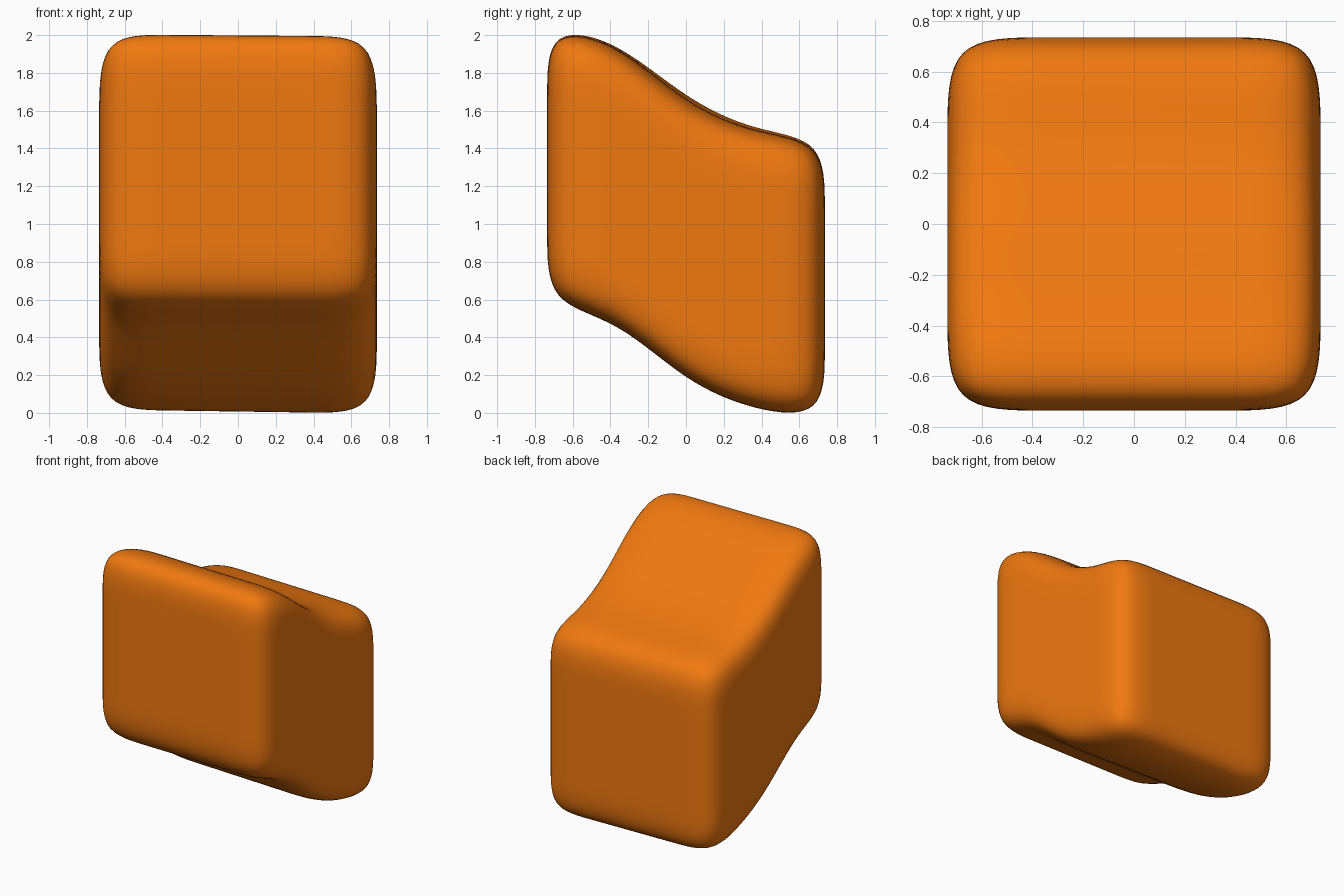
import bpy, bmesh

if "Cube" in bpy.data.objects:
    bpy.data.objects.remove(bpy.data.objects["Cube"])

H = 0.735                                   # half width of the block
ROWS = [-H, -H / 2, 0, H / 2, H]            # control rows, front to back
LEFT = [0.58, 0.51, 0.20, 0.025, -0.012]    # vertical shift along left side
RIGHT = [0.572, 0.495, 0.15, 0.004, -0.032]  # vertical shift along right side

# Block: divided cube whose rows slide up towards the front, then smoothed
bm = bmesh.new()
bmesh.ops.create_cube(bm, size=2 * H)
bmesh.ops.subdivide_edges(bm, edges=bm.edges[:], cuts=3, use_grid_fill=True)
for v in bm.verts:
    i = min(range(5), key=lambda k: abs(ROWS[k] - v.co.y))
    t = (v.co.x + H) / (2 * H)
    v.co.z += H + LEFT[i] * (1 - t) + RIGHT[i] * t
for f in bm.faces:
    f.smooth = True
mesh = bpy.data.meshes.new("slanted_block")
bm.to_mesh(mesh)
bm.free()

block = bpy.data.objects.new("slanted_block", mesh)
bpy.context.collection.objects.link(block)
sub = block.modifiers.new("Rounding", 'SUBSURF')
sub.levels = sub.render_levels = 3

# Orange finish
mat = bpy.data.materials.new("orange")
mat.diffuse_color = (0.87, 0.19, 0.005, 1)
mat.use_nodes = True
mat.node_tree.nodes["Principled BSDF"].inputs["Base Color"].default_value = mat.diffuse_color
mesh.materials.append(mat)
